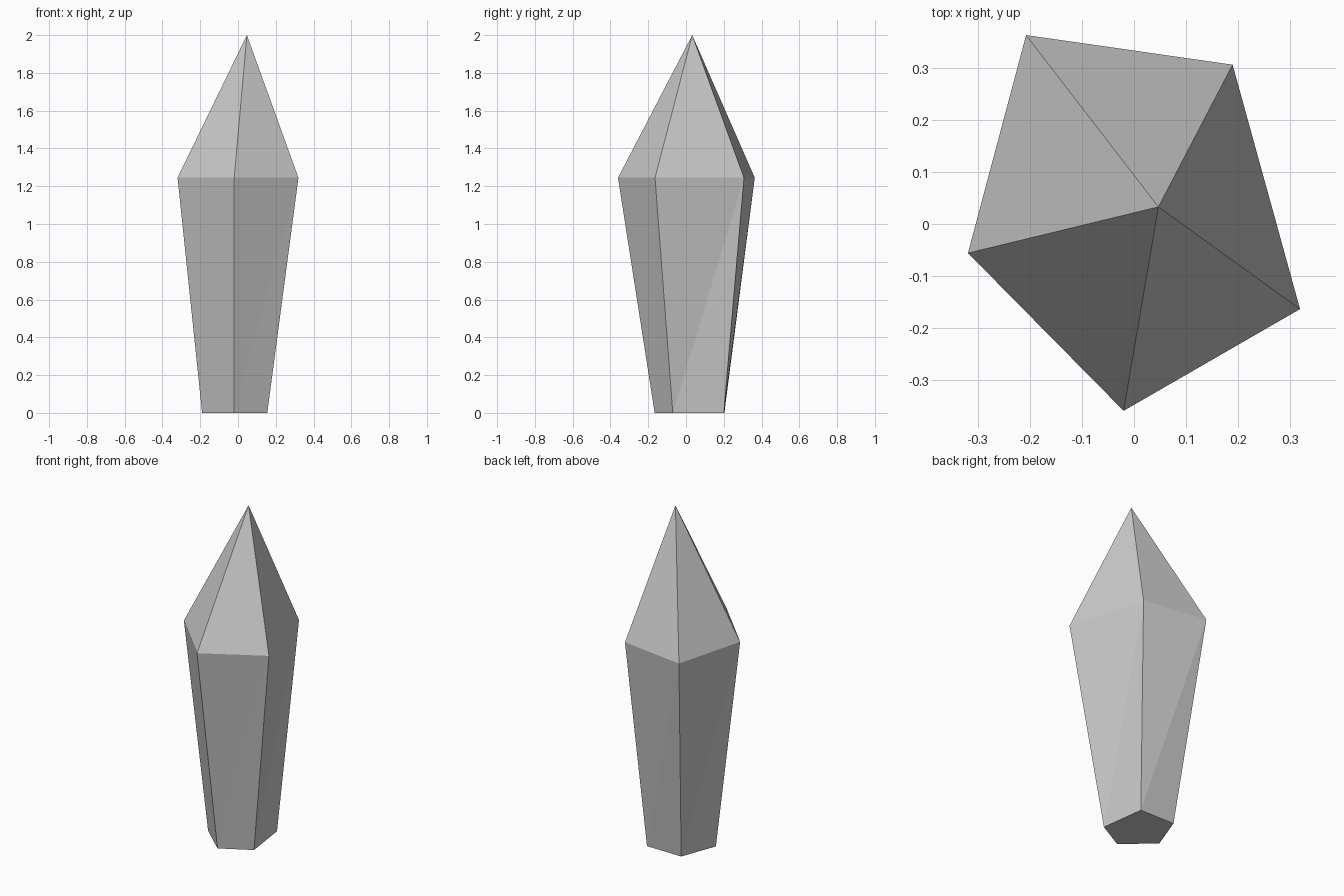
import bpy
import bmesh

if "Cube" in bpy.data.objects:
    bpy.data.objects.remove(bpy.data.objects["Cube"])

# Crystal cross-sections, counter-clockwise from the left corner
SHOULDER = [(-0.32, -0.056), (-0.02, -0.36), (0.32, -0.164), (0.19, 0.307), (-0.208, 0.364)]
BASE = [(-0.19, -0.012), (-0.02, -0.166), (0.155, -0.07), (0.119, 0.2), (-0.11, 0.203)]
SHOULDER_Z = 1.245
TIP = (0.047, 0.033, 2.0)

bm = bmesh.new()
low = [bm.verts.new((x, y, 0)) for x, y in BASE]
high = [bm.verts.new((x, y, SHOULDER_Z)) for x, y in SHOULDER]
tip = bm.verts.new(TIP)

# Tapered shaft, split along its diagonals, and pointed cap
for i in range(5):
    j = (i + 1) % 5
    bm.faces.new((low[i], low[j], high[j]))
    bm.faces.new((low[i], high[j], high[i]))
    bm.faces.new((high[i], high[j], tip))

# Flat underside
bm.faces.new(low[::-1])
bmesh.ops.recalc_face_normals(bm, faces=bm.faces[:])

mesh = bpy.data.meshes.new("crystal_shard")
bm.to_mesh(mesh)
bm.free()

# Plain grey stone
grey = bpy.data.materials.new("light_grey")
grey.diffuse_color = (0.6, 0.6, 0.6, 1)
grey.use_nodes = True
grey.node_tree.nodes["Principled BSDF"].inputs["Base Color"].default_value = grey.diffuse_color
mesh.materials.append(grey)

crystal = bpy.data.objects.new("crystal_shard", mesh)
bpy.context.collection.objects.link(crystal)
